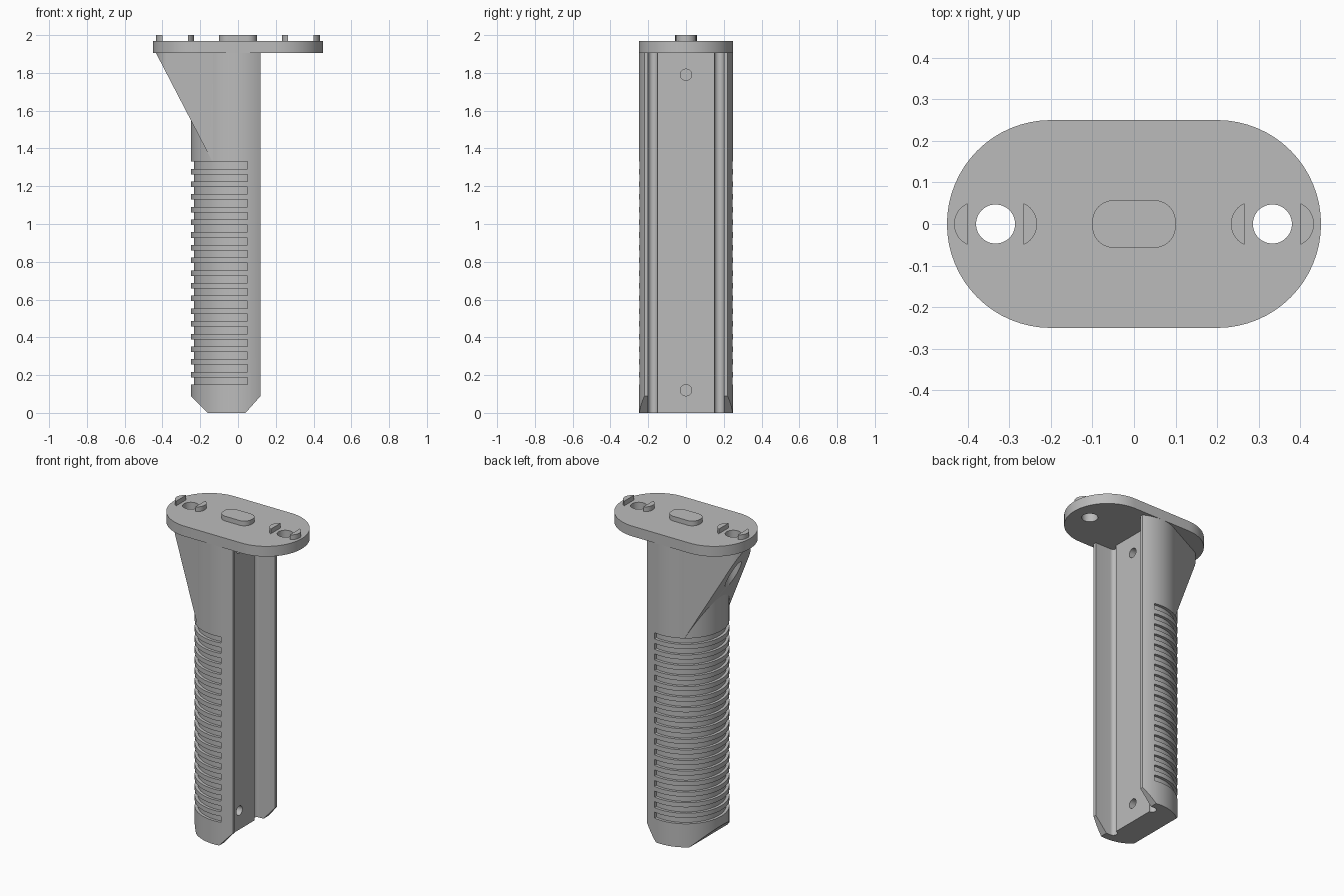
import bpy, bmesh
from math import pi, cos, sin, acos
from mathutils import Vector

if "Cube" in bpy.data.objects:
    bpy.data.objects.remove(bpy.data.objects["Cube"])

grey = bpy.data.materials.new("plain grey")
grey.use_nodes = True
COLOUR = (0.5, 0.5, 0.5, 1)
grey.diffuse_color = COLOUR
grey.node_tree.nodes["Principled BSDF"].inputs["Base Color"].default_value = COLOUR

R = 0.25                # grip radius
HOLE_X, HOLE_R = 0.333, 0.047
PLATE_Z, PLATE_TOP = 1.905, 1.97


def arc(cx, cy, r, a, b, n):
    return [(cx + r * cos(a + (b - a) * i / n), cy + r * sin(a + (b - a) * i / n))
            for i in range(n + 1)]


def stadium(half, r, n=32):
    return arc(half, 0, r, -pi / 2, pi / 2, n) + arc(-half, 0, r, pi / 2, 1.5 * pi, n)


def prism(name, outline, spans, cuts=()):
    """Extrude an outline over each (z0, z1) span, then trim by planes."""
    bm = bmesh.new()
    for z0, z1 in spans:
        face = bm.faces.new([bm.verts.new((x, y, z0)) for x, y in outline])
        out = bmesh.ops.extrude_face_region(bm, geom=[face])["geom"]
        bmesh.ops.translate(bm, vec=(0, 0, z1 - z0),
                            verts=[v for v in out if isinstance(v, bmesh.types.BMVert)])
    for point, normal in cuts:
        cut = bmesh.ops.bisect_plane(bm, geom=bm.verts[:] + bm.edges[:] + bm.faces[:],
                                     plane_co=point, plane_no=normal, clear_outer=True)
        edges = [e for e in cut["geom_cut"] if isinstance(e, bmesh.types.BMEdge)]
        bmesh.ops.contextual_create(bm, geom=edges)
    bmesh.ops.recalc_face_normals(bm, faces=bm.faces[:])
    mesh = bpy.data.meshes.new(name)
    bm.to_mesh(mesh)
    bm.free()
    obj = bpy.data.objects.new(name, mesh)
    bpy.context.collection.objects.link(obj)
    mesh.materials.append(grey)
    return obj


def subtract(obj, cutters):
    """Apply boolean cuts."""
    bpy.context.view_layer.objects.active = obj
    for cutter in cutters:
        mod = obj.modifiers.new("cut", "BOOLEAN")
        mod.operation, mod.solver, mod.object = "DIFFERENCE", "EXACT", cutter
        bpy.ops.object.modifier_apply(modifier=mod.name)


# Grip: round shell with an open channel and two corner reliefs
a0 = acos(0.12 / R)
outline = arc(0, 0, R, a0, 2 * pi - a0, 96)
outline += [(0.12, -0.2)] + arc(0.01, -0.175, 0.025, 1.5 * pi, pi / 2, 12)
outline += arc(0.01, 0.175, 0.025, 1.5 * pi, pi / 2, 12) + [(0.12, 0.2)]
grip = prism("grip", outline, [(0, PLATE_Z)],
             [((-0.16, 0, 0), (-1, 0, -1)), ((0.04, 0, 0), (0.09, 0, -0.08))])

# Finger grooves around the rear of the grip
inner, outer = 0.232, 0.3
ai, ao = acos(0.05 / inner), acos(0.05 / outer)
ring = arc(0, 0, inner, ai, 2 * pi - ai, 80) + arc(0, 0, outer, 2 * pi - ao, ao, 80)
grooves = prism("groove_cutter", ring,
                [(0.15 + 0.0672 * i, 0.188 + 0.0672 * i) for i in range(18)])

# Blind screw holes in the channel floor
pegs = []
for z in (0.12, 1.79):
    peg = prism("peg_cutter", arc(0, 0, 0.03, 0, 2 * pi * 31 / 32, 31), [(-0.1, 0.1)])
    peg.data.transform(Vector((0, 0, 1)).rotation_difference(Vector((1, 0, 0))).to_matrix().to_4x4())
    peg.location = (0, 0, z)
    pegs.append(peg)
bpy.context.view_layer.update()
subtract(grip, [grooves] + pegs)

# Sloping gusset, tangent to the grip and rounded around the screw hole
boss = 0.1
at = acos((R - boss) / HOLE_X)
gusset_outline = arc(-HOLE_X, 0, boss, pi - at, pi + at, 32)
gusset_outline += [(-R * cos(at) * 0.995, -R * sin(at) * 0.995),
                   (-R * cos(at) * 0.995, R * sin(at) * 0.995)]
gusset = prism("gusset", gusset_outline, [(1.335, PLATE_Z)],
               [((-0.25, 0, 1.55), (-0.53, 0, -0.275))])

# Top plate with two through holes
plate = prism("top_plate", stadium(0.2, R), [(PLATE_Z, PLATE_TOP)])
drills = [prism("drill_cutter", [(x + s * HOLE_X, y) for x, y in
                                 arc(0, 0, HOLE_R, 0, 2 * pi * 47 / 48, 47)], [(1.2, 2.2)])
          for s in (-1, 1)]
subtract(plate, drills)
subtract(gusset, drills[:1])

# Raised key and half-moon tabs beside each hole
key_outline = [(x, y) for sx, sy, a in ((1, 1, 0), (-1, 1, 1), (-1, -1, 2), (1, -1, 3))
               for x, y in arc(sx * 0.05, sy * 0.007, 0.05, a * pi / 2, (a + 1) * pi / 2, 10)]
parts = [grip, gusset, plate, prism("center_key", key_outline, [(PLATE_TOP, 2)])]
tr = 0.0545
ta = acos((tr - 0.033) / tr)
for s in (-1, 1):
    for d in (-1, 1):
        moon = [(s * HOLE_X + d * (x + 0.1 - tr), y) for x, y in arc(0, 0, tr, -ta, ta, 20)]
        parts.append(prism("half_moon_tab", moon, [(PLATE_TOP, 2)]))

# Remove cutters and smooth the round walls
for cutter in [grooves] + pegs + drills:
    bpy.data.objects.remove(cutter)
bpy.ops.object.select_all(action="DESELECT")
for part in parts:
    part.select_set(True)
bpy.context.view_layer.objects.active = grip
bpy.ops.object.shade_smooth_by_angle(angle=0.5)
